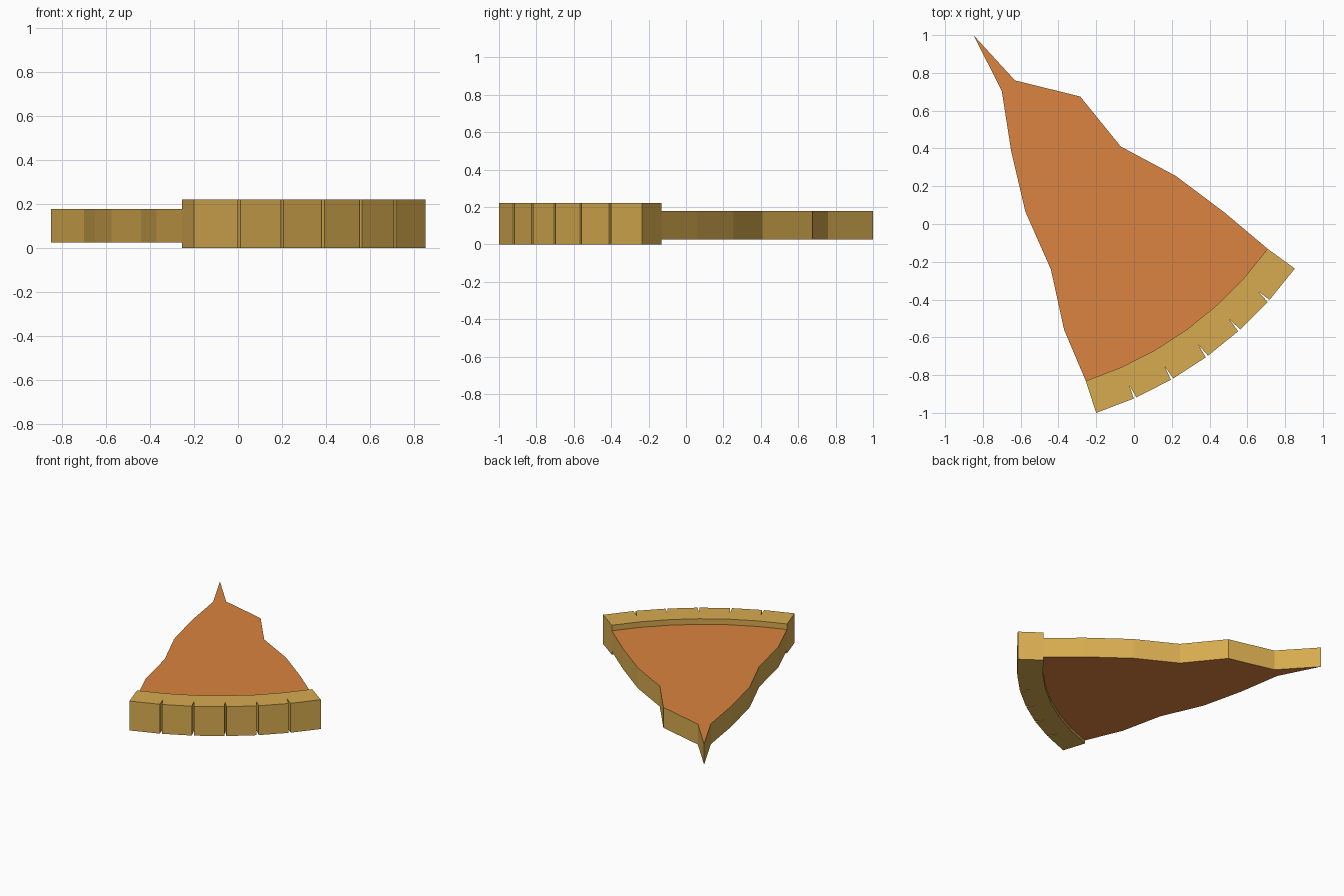
import bpy, bmesh
from math import radians, cos, sin
from mathutils import Vector

cube = bpy.data.objects.get("Cube")
if cube:
    bpy.data.objects.remove(cube, do_unlink=True)


def make_material(name, colour):
    mat = bpy.data.materials.new(name)
    mat.use_nodes = True
    mat.diffuse_color = colour
    mat.node_tree.nodes["Principled BSDF"].inputs["Base Color"].default_value = colour
    return mat


crust_tan = make_material("crust_tan", (0.68, 0.41, 0.08, 1))
topping_orange = make_material("topping_orange", (0.71, 0.23, 0.05, 1))

TIP = Vector((-0.85, 1.0))
OUTER, INNER, NOTCH = 2.103, 1.925, 2.025
START, END, STEP = -72, -36, 6


def polar(radius, degrees):
    """Point on a circle centred on the slice tip."""
    a = radians(degrees)
    return TIP + Vector((cos(a), sin(a))) * radius


def extrude_outline(name, outline, low, high, materials, flat_index=0):
    """Raise a flat outline into a slab; flat_index colours its top and bottom."""
    bm = bmesh.new()
    face = bm.faces.new([bm.verts.new((p[0], p[1], low)) for p in outline])
    raised = bmesh.ops.extrude_face_region(bm, geom=[face], use_keep_orig=True)
    top = [v for v in raised["geom"] if isinstance(v, bmesh.types.BMVert)]
    bmesh.ops.translate(bm, verts=top, vec=(0, 0, high - low))
    bmesh.ops.recalc_face_normals(bm, faces=bm.faces)
    for f in bm.faces:
        f.material_index = flat_index if abs(f.normal.z) > 0.5 else 0
    # Split the concave caps cleanly
    caps = [f for f in bm.faces if abs(f.normal.z) > 0.5]
    bmesh.ops.triangulate(bm, faces=caps, ngon_method='EAR_CLIP')
    mesh = bpy.data.meshes.new(name)
    bm.to_mesh(mesh)
    bm.free()
    for mat in materials:
        mesh.materials.append(mat)
    obj = bpy.data.objects.new(name, mesh)
    bpy.context.collection.objects.link(obj)
    return obj


inner_arc = [polar(INNER, d) for d in range(START, END + 1, STEP)]

# Slice body: ragged torn sides meeting at the tip, rounded at the crust
right_edge = [(0.48, 0.06), (0.22, 0.255), (-0.07, 0.41), (-0.285, 0.675), (-0.63, 0.76)]
left_edge = [(-0.7, 0.705), (-0.65, 0.385), (-0.575, 0.065),
             (-0.44, -0.24), (-0.37, -0.56)]
extrude_outline("slice_body", inner_arc + right_edge + [TIP] + left_edge,
                0.025, 0.178, [crust_tan, topping_orange], flat_index=1)

# Crust: thicker curved band with a thin wedge notch at each inner corner
rim = [polar(OUTER, START)]
for d in range(START + STEP, END, STEP):
    rim += [polar(OUTER, d - 0.2), polar(NOTCH, d), polar(OUTER, d + 0.2)]
rim.append(polar(OUTER, END))
extrude_outline("crust", rim + inner_arc[::-1], 0, 0.22, [crust_tan])
